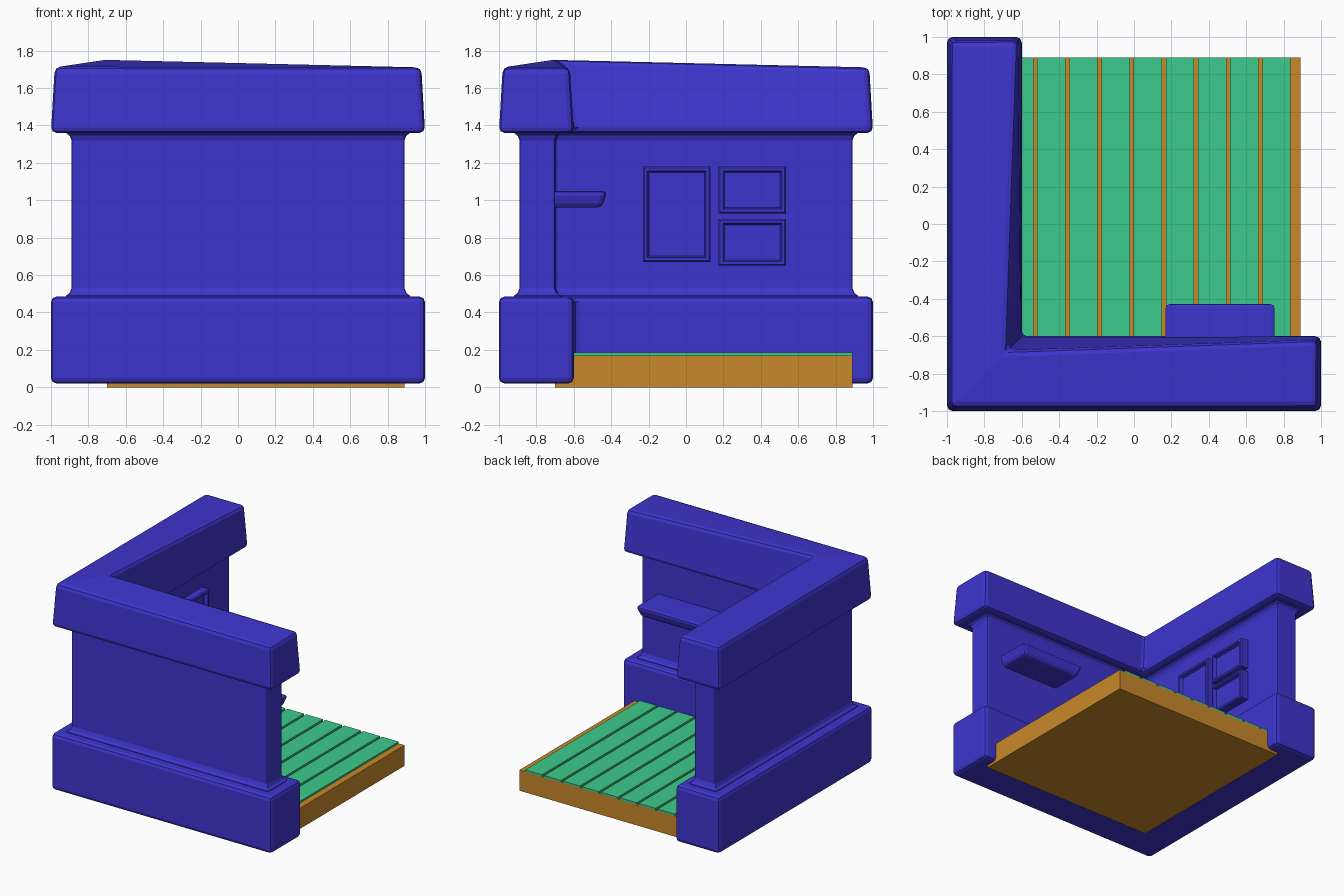
import bpy, bmesh, math

cube = bpy.data.objects.get("Cube")
if cube:
    bpy.data.objects.remove(cube)


def material(name, rgb):
    m = bpy.data.materials.new(name)
    m.use_nodes = True
    m.diffuse_color = (*rgb, 1)
    m.node_tree.nodes["Principled BSDF"].inputs["Base Color"].default_value = (*rgb, 1)
    return m


BLUE = material("wall blue", (0.047, 0.036, 0.62))
ORANGE = material("floor orange", (0.58, 0.25, 0.023))
GREEN = material("plank green", (0.045, 0.60, 0.26))


def finish(name, bm, mat, bevel=0, segments=2, angle=30):
    bmesh.ops.recalc_face_normals(bm, faces=bm.faces)
    mesh = bpy.data.meshes.new(name)
    bm.to_mesh(mesh)
    bm.free()
    mesh.materials.append(mat)
    ob = bpy.data.objects.new(name, mesh)
    bpy.context.collection.objects.link(ob)
    if bevel:
        mod = ob.modifiers.new("Bevel", "BEVEL")
        mod.width = bevel
        mod.segments = segments
        mod.limit_method = "ANGLE"
        mod.angle_limit = math.radians(angle)
    return ob


def add_box(bm, lo, hi):
    verts = bmesh.ops.create_cube(bm, size=1)["verts"]
    for v in verts:
        for k in range(3):
            v.co[k] = lo[k] + (v.co[k] + 0.5) * (hi[k] - lo[k])


def box(name, lo, hi, mat, bevel=0, segments=2):
    bm = bmesh.new()
    add_box(bm, lo, hi)
    return finish(name, bm, mat, bevel, segments)


def l_loft(levels, peak=None):
    """Corner-shaped solid; each level is (z, outer, inner, end)."""
    bm = bmesh.new()
    rings = []
    for z, o, i, e in levels:
        pts = [(-o, -o), (e, -o), (e, i), (i, i), (i, e), (-o, e)]
        rings.append([bm.verts.new((x, y, z)) for x, y in pts])
    for a, b in zip(rings, rings[1:]):
        for k in range(6):
            n = (k + 1) % 6
            bm.faces.new((a[k], a[n], b[n], b[k]))
    for r in (rings[0], rings[-1]):
        bm.faces.new((r[0], r[1], r[2], r[3]))
        bm.faces.new((r[0], r[3], r[4], r[5]))
    if peak:
        rings[-1][3].co = peak
    return bm


# Corner walls: base trim, wall with flared ends, sloping top trim
finish("base_trim", l_loft([(0.02, 1, -0.6, 1), (0.485, 1, -0.6, 1)]), BLUE, 0.03)
flare = [(0.45, 0.03), (0.49, 0.03), (0.505, 0.01), (0.53, 0),
         (1.32, 0), (1.345, 0.01), (1.36, 0.03), (1.4, 0.03)]
wall = [(z, 0.89 + f, -0.7 + f, 0.89 + f) for z, f in flare]
finish("corner_wall", l_loft(wall), BLUE, 0.012, 2, 60)
top = [(1.36, 1, -0.6, 1), (1.71, 0.98, -0.62, 0.98)]
finish("top_trim", l_loft(top, (-0.68, -0.68, 1.755)), BLUE, 0.03)

# Floor slab and planks
box("floor_slab", (-0.7, -0.7, 0), (0.89, 0.89, 0.17), ORANGE)
bm = bmesh.new()
pitch = 0.172
for n in range(9):
    x = -0.69 + n * pitch
    add_box(bm, (x, -0.7, 0.165), (x + pitch - 0.02, 0.89, 0.185))
finish("floor_planks", bm, GREEN)

# Shelf on the front wall, narrower underneath
bm = bmesh.new()
add_box(bm, (0.16, -0.75, 0.96), (0.76, -0.42, 1.05))
for v in bm.verts:
    if v.co.z < 1:
        v.co.x += 0.03 if v.co.x < 0.46 else -0.03
        if v.co.y > -0.6:
            v.co.y -= 0.03
finish("shelf", bm, BLUE, 0.025)


# Picture frames on the left-hand wall with stepped recesses
def frame(name, y0, y1, z0, z1):
    bm = bmesh.new()
    add_box(bm, (-0.72, y0, z0), (-0.64, y1, z1))
    face = max(bm.faces, key=lambda f: f.calc_center_median().x)
    for thickness, depth in ((0.01, 0.008), (0.022, 0), (0.012, -0.03)):
        bmesh.ops.inset_region(bm, faces=[face], thickness=thickness)
        for v in face.verts:
            v.co.x += depth
    finish(name, bm, BLUE)


frame("tall_frame", -0.23, 0.13, 0.67, 1.18)
frame("upper_frame", 0.175, 0.535, 0.93, 1.18)
frame("lower_frame", 0.175, 0.535, 0.65, 0.9)
